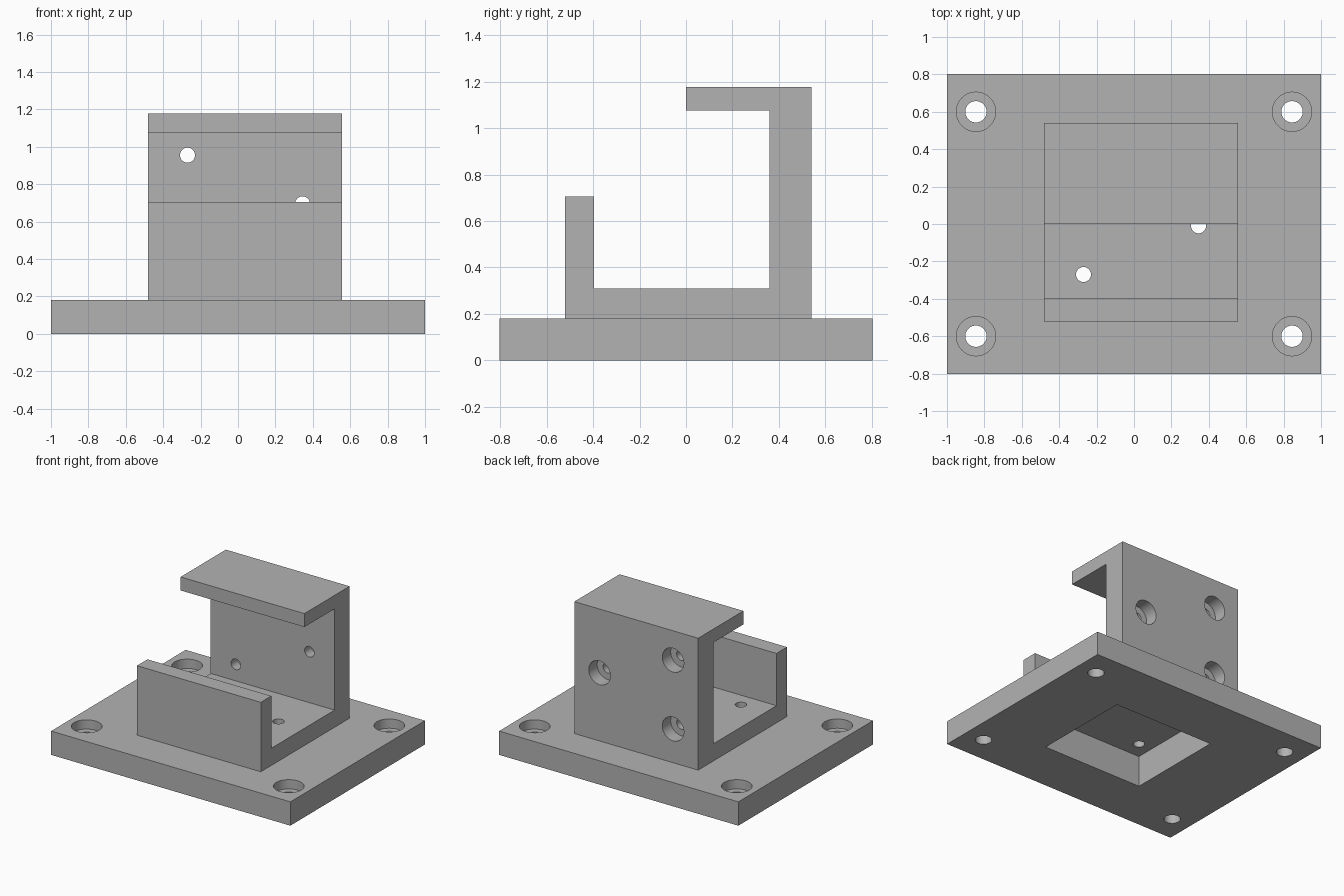
import bpy
import bmesh
import math
from mathutils import Matrix, Vector

default_cube = bpy.data.objects.get("Cube")
if default_cube:
    bpy.data.objects.remove(default_cube, do_unlink=True)

# Single grey finish
grey = bpy.data.materials.new("plain grey")
grey.use_nodes = True
colour = (0.45, 0.45, 0.45, 1)
grey.diffuse_color = colour
grey.node_tree.nodes["Principled BSDF"].inputs["Base Color"].default_value = colour


def make_object(name, bm):
    bmesh.ops.recalc_face_normals(bm, faces=bm.faces)
    mesh = bpy.data.meshes.new(name)
    bm.to_mesh(mesh)
    bm.free()
    mesh.materials.append(grey)
    obj = bpy.data.objects.new(name, mesh)
    bpy.context.collection.objects.link(obj)
    return obj


def box(name, low, high):
    low, high = Vector(low), Vector(high)
    bm = bmesh.new()
    size = Matrix.Diagonal(high - low).to_4x4()
    bmesh.ops.create_cube(bm, size=1, matrix=Matrix.Translation((low + high) / 2) @ size)
    return make_object(name, bm)


def extrude_profile(name, points, x_start, x_end):
    bm = bmesh.new()
    face = bm.faces.new([bm.verts.new((x_start, y, z)) for y, z in points])
    result = bmesh.ops.extrude_face_region(bm, geom=[face])
    verts = [v for v in result["geom"] if isinstance(v, bmesh.types.BMVert)]
    bmesh.ops.translate(bm, verts=verts, vec=(x_end - x_start, 0, 0))
    return make_object(name, bm)


def drill(start, end, radius):
    """Cylindrical cutter running between two points."""
    start, end = Vector(start), Vector(end)
    axis = end - start
    turn = axis.to_track_quat("Z", "Y").to_matrix().to_4x4()
    bm = bmesh.new()
    bmesh.ops.create_cone(bm, cap_ends=True, segments=48, radius1=radius, radius2=radius,
                          depth=axis.length,
                          matrix=Matrix.Translation((start + end) / 2) @ turn)
    return make_object("drill_cutter", bm)


def cut(target, cutters):
    bpy.ops.object.select_all(action="DESELECT")
    target.select_set(True)
    bpy.context.view_layer.objects.active = target
    for cutter in cutters:
        cutter.hide_render = True
        mod = target.modifiers.new("cut", "BOOLEAN")
        mod.operation = "DIFFERENCE"
        mod.solver = "EXACT"
        mod.object = cutter
        bpy.ops.object.modifier_apply(modifier=mod.name)
    for cutter in cutters:
        bpy.data.objects.remove(cutter, do_unlink=True)
    bpy.ops.object.shade_smooth_by_angle(angle=math.radians(30))


plate_top = 0.18
bracket_back = 0.54
pocket_low, pocket_high = (-0.38, -0.4, -0.1), (0.455, 0.36, 0.235)

# Mounting plate with counterbored corner holes and an underside pocket
plate = box("base_plate", (-1, -0.803, 0), (1, 0.803, plate_top))
cutters = [box("pocket_cutter", pocket_low, pocket_high)]
for x in (-0.845, 0.845):
    for y in (-0.6, 0.6):
        cutters.append(drill((x, y, -0.1), (x, y, 0.3), 0.057))
        cutters.append(drill((x, y, plate_top - 0.07), (x, y, 0.3), 0.105))
cut(plate, cutters)

# Hooked bracket: low front wall, floor, tall back wall, overhanging lip
profile = [(-0.52, plate_top), (bracket_back, plate_top), (bracket_back, 1.177),
           (0, 1.177), (0, 1.075), (0.36, 1.075), (0.36, 0.31),
           (-0.395, 0.31), (-0.395, 0.705), (-0.52, 0.705)]
bracket = extrude_profile("hooked_bracket", profile, -0.48, 0.555)

# Three screw holes in the floor and three counterbored ones in the back wall
cutters = [box("pocket_cutter", pocket_low, pocket_high)]
for x, offset in ((-0.27, -0.26), (0.345, 0), (-0.27, 0.26)):
    y, z = offset - 0.01, offset + 0.695
    cutters.append(drill((x, y, 0.1), (x, y, 0.4), 0.04))
    cutters.append(drill((x, 0.3, z), (x, 0.7, z), 0.04))
    cutters.append(drill((x, bracket_back - 0.1, z), (x, 0.7, z), 0.09))
cut(bracket, cutters)
